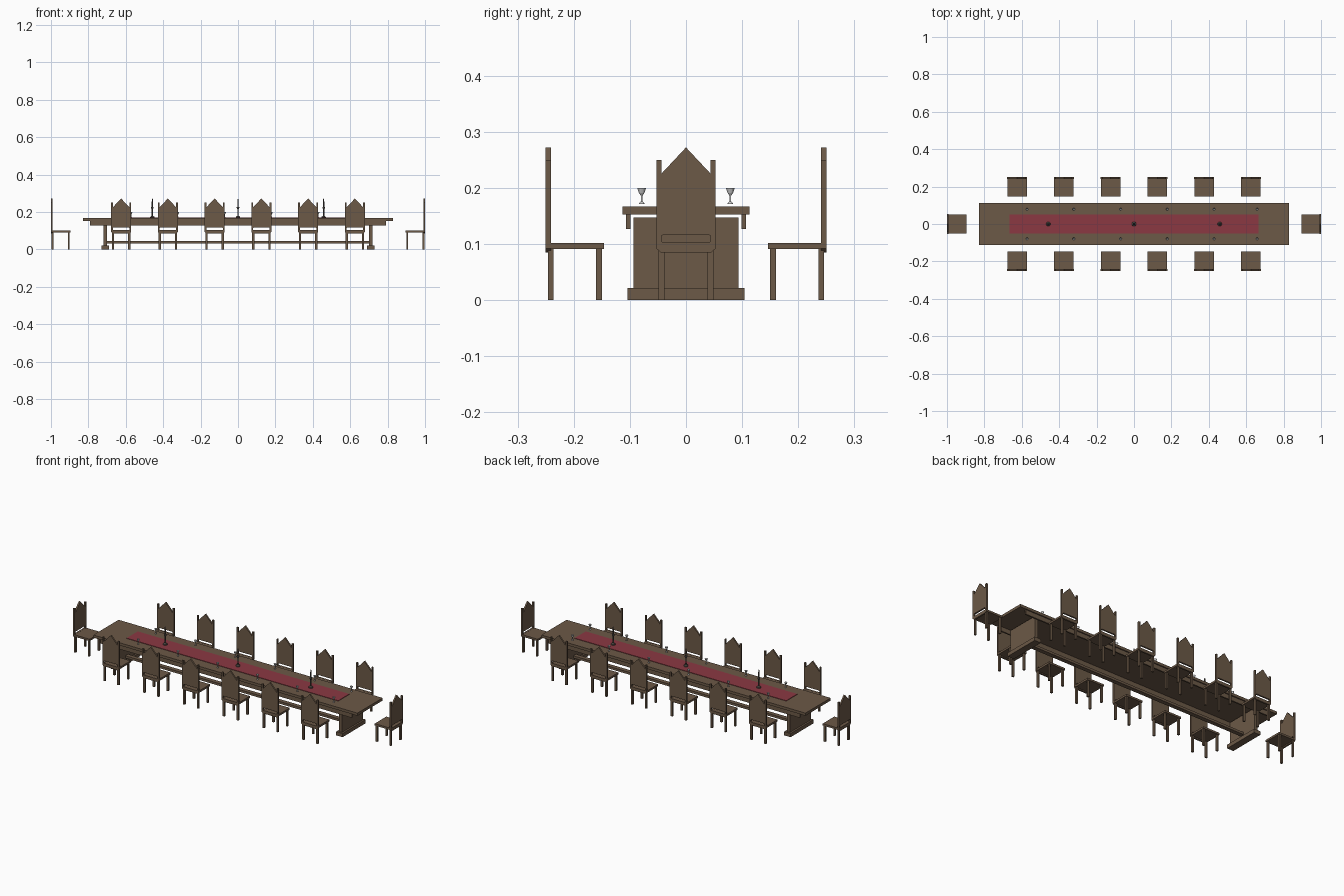
import bpy, bmesh, math
from mathutils import Matrix

if "Cube" in bpy.data.objects:
    bpy.data.objects.remove(bpy.data.objects["Cube"])


def material(name, rgb):
    m = bpy.data.materials.new(name)
    m.diffuse_color = (*rgb, 1)
    m.use_nodes = True
    m.node_tree.nodes["Principled BSDF"].inputs["Base Color"].default_value = m.diffuse_color
    return m


WOOD = material("wood", (0.15, 0.10, 0.063))
CLOTH = material("red_cloth", (0.26, 0.04, 0.055))
IRON = material("dark_metal", (0.08, 0.07, 0.06))


def add(name, mesh, mat=None, matrix=Matrix()):
    if mat and not mesh.materials:
        mesh.materials.append(mat)
    ob = bpy.data.objects.new(name, mesh)
    ob.matrix_world = matrix
    bpy.context.collection.objects.link(ob)
    return ob


def to_mesh(bm, name):
    bmesh.ops.recalc_face_normals(bm, faces=bm.faces[:])
    me = bpy.data.meshes.new(name)
    bm.to_mesh(me)
    bm.free()
    return me


def box_mesh(name, *boxes):
    # each box is x0, x1, y0, y1, z0, z1
    bm = bmesh.new()
    for x0, x1, y0, y1, z0, z1 in boxes:
        m = Matrix.Translation(((x0 + x1) / 2, (y0 + y1) / 2, (z0 + z1) / 2))
        m = m @ Matrix.Diagonal((x1 - x0, y1 - y0, z1 - z0, 1))
        bmesh.ops.create_cube(bm, size=1, matrix=m)
    return to_mesh(bm, name)


def lathe_mesh(name, profile, sides=12):
    bm = bmesh.new()
    verts = [bm.verts.new((r, 0, z)) for r, z in profile]
    edges = [bm.edges.new(p) for p in zip(verts, verts[1:])]
    bmesh.ops.spin(bm, geom=verts + edges, cent=(0, 0, 0), axis=(0, 0, 1),
                   angle=2 * math.pi, steps=sides)
    bmesh.ops.remove_doubles(bm, verts=bm.verts[:], dist=1e-5)
    return to_mesh(bm, name)


def plate_mesh(name, loops, y0, y1):
    # outline with holes in the xz plane, given thickness along y
    bm = bmesh.new()
    edges = []
    for loop in loops:
        v = [bm.verts.new((x, y0, z)) for x, z in loop]
        edges += [bm.edges.new((v[i - 1], v[i])) for i in range(len(v))]
    bmesh.ops.triangle_fill(bm, edges=edges, use_beauty=True)
    ext = bmesh.ops.extrude_face_region(bm, geom=bm.faces[:], use_keep_orig=True)
    bmesh.ops.translate(bm, vec=(0, y1 - y0, 0),
                        verts=[g for g in ext["geom"] if isinstance(g, bmesh.types.BMVert)])
    return to_mesh(bm, name)


# Table
add("table_top", box_mesh("table_top", (-.83, .83, -.113, .113, .152, .167)), WOOD)
add("table_stretcher", box_mesh("table_stretcher", (-.71, .71, -.012, .012, .032, .045)), WOOD)
for s, side in ((-1, "a"), (1, "b")):
    y = sorted((s * .099, s * .107))
    add("apron_" + side, box_mesh("apron", (-.79, .79, *y, .127, .152)), WOOD)
    x = s * .71
    add("trestle_panel_" + side, box_mesh("trestle_panel", (x - .01, x + .01, -.094, .094, .02, .147)), WOOD)
    add("trestle_foot_" + side, box_mesh("trestle_foot", (x - .02, x + .02, -.104, .104, 0, .021)), WOOD)

# Table runner
add("runner", box_mesh("runner", (-.665, .665, -.05, .05, .167, .1695)), CLOTH)

# Chair meshes, shared by all chairs; the back is on local +y
half = [(.045, .085), (.053, .092), (.053, .25), (.044, .25), (.044, .225)]
outline = half + [(0, .272)] + [(-x, z) for x, z in reversed(half)]
slot_q = [(.041, .1025), (.044, .105), (.044, .114), (.041, .1165)]
slot = slot_q + [(-x, z) for x, z in reversed(slot_q)]
back = plate_mesh("chair_back", [outline, slot], .043, .052)
seat = box_mesh("chair_seat", (-.052, .052, -.052, .0505, .091, .102))
legs = box_mesh("chair_legs", *[(x, x + .011, y, y + .01, 0, .091)
                                for x in (-.049, .038) for y in (-.048, .038)])

places = [(-.625 + .25 * i, s * .198, 0 if s > 0 else math.pi)
          for i in range(6) for s in (-1, 1)]
places += [(.948, 0, -math.pi / 2), (-.948, 0, math.pi / 2)]
for x, y, a in places:
    m = Matrix.Translation((x, y, 0)) @ Matrix.Rotation(a, 4, 'Z')
    for mesh in (back, seat, legs):
        add(mesh.name, mesh, WOOD, m)

# Goblets
goblet = lathe_mesh("goblet", [(0, .171), (.005, .171), (.0045, .173), (.0016, .176), (.0016, .186),
                               (.005, .191), (.008, .2), (.007, .2), (.004, .192), (0, .189)])
for x in (-.572, -.322, -.072, .178, .428, .658):
    for y in (-.079, .079):
        add("goblet", goblet, None, Matrix.Translation((x, y, 0)))

# Candlesticks
stick = lathe_mesh("candlestick", [(0, .1695), (.012, .1695), (.011, .174), (.004, .179), (.0035, .215),
                                   (.007, .221), (.007, .226), (.0035, .228), (.003, .268), (0, .272)])
for x in (-.458, 0, .458):
    add("candlestick", stick, IRON, Matrix.Translation((x, 0, 0)))
